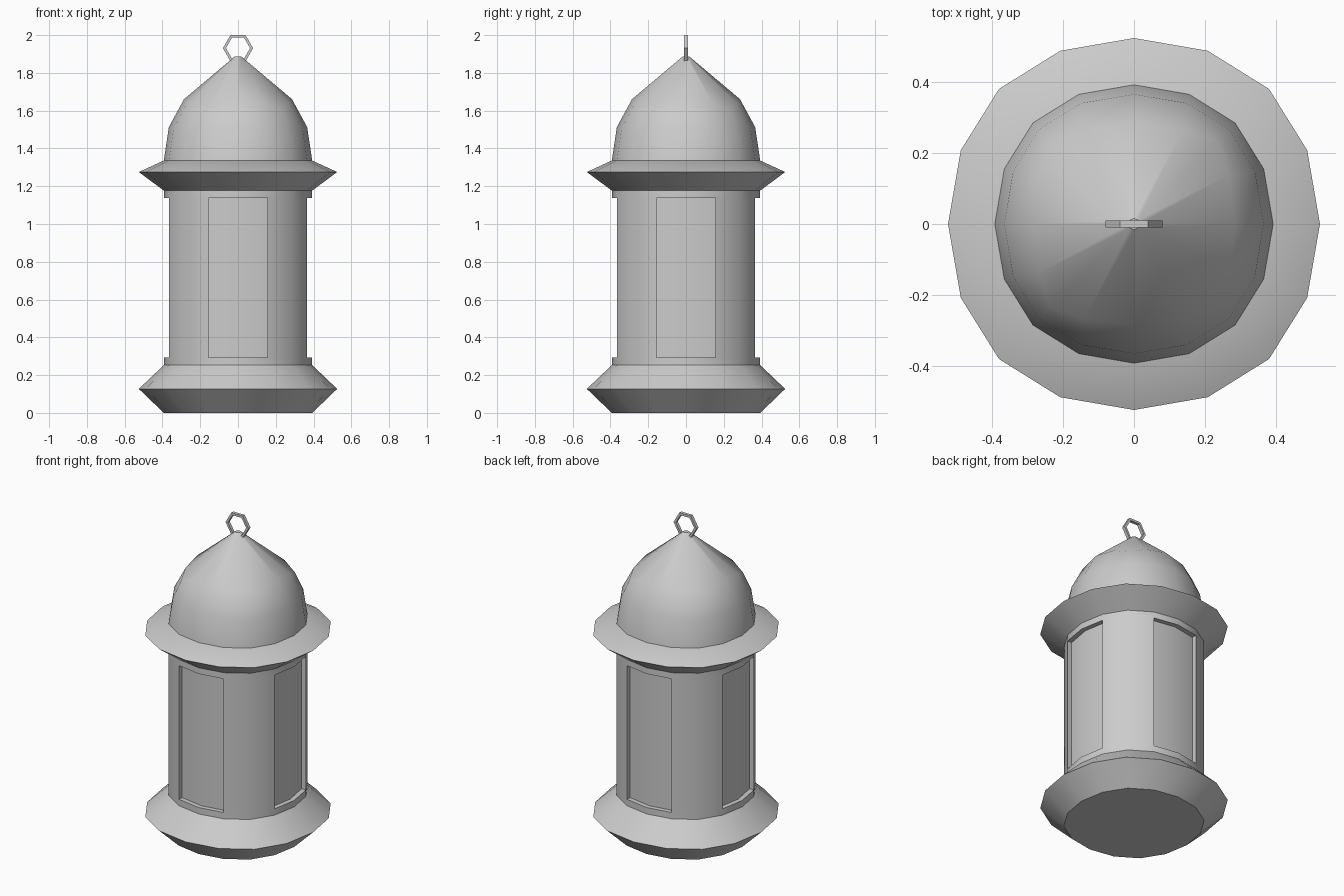
import bpy, bmesh, math
from mathutils import Vector

if "Cube" in bpy.data.objects:
    bpy.data.objects.remove(bpy.data.objects["Cube"])

R = 0.393  # radius of the lantern body


def finish(bm, name, smooth=True):
    bmesh.ops.recalc_face_normals(bm, faces=bm.faces[:])
    me = bpy.data.meshes.new(name)
    bm.to_mesh(me)
    bm.free()
    ob = bpy.data.objects.new(name, me)
    bpy.context.collection.objects.link(ob)
    bpy.ops.object.select_all(action='DESELECT')
    bpy.context.view_layer.objects.active = ob
    ob.select_set(True)
    if smooth:
        bpy.ops.object.shade_smooth_by_angle(angle=math.radians(35))
    return ob


# Dome: rounded cube, upper half kept, top pulled up into a point
bpy.ops.mesh.primitive_cube_add(size=2)
dome = bpy.context.object
dome.modifiers.new("round", 'SUBSURF').levels = 2
bpy.ops.object.modifier_apply(modifier="round")
bm = bmesh.new()
bm.from_mesh(dome.data)
bpy.data.objects.remove(dome)
k = R / max(v.co.x for v in bm.verts)
bmesh.ops.scale(bm, vec=(k, k, k), verts=bm.verts[:])
bmesh.ops.delete(bm, geom=[v for v in bm.verts if v.co.z < -0.01], context='VERTS')

# Sixteen-sided cross-section, taken from the dome's base
section = sorted((v.co.copy() for v in bm.verts if abs(v.co.z) < 0.005),
                 key=lambda c: math.atan2(c.y, c.x))
for v in bm.verts:
    inner = max(abs(v.co.x), abs(v.co.y)) < R * 0.48 and v.co.z > R * 0.6
    if inner:
        flat = Vector((v.co.x, v.co.y, 0))
        if flat.length > 0.01:
            flat = flat.normalized() * 0.016
        v.co = (flat.x, flat.y, 1.888)
    else:
        v.co.z = 1.336 + v.co.z * 1.14
finish(bm, "dome_roof")

# Body: base, wall and eave swept along one profile
profile = [(R, 0), (0.525, 0.127), (R, 0.253), (R, 0.293),
           (R, 1.138), (R, 1.177), (0.525, 1.275), (R, 1.336)]
bm = bmesh.new()
rings = [[bm.verts.new((c.x * r / R, c.y * r / R, z)) for c in section] for r, z in profile]
n = len(section)
walls = []
for j in range(len(rings) - 1):
    a, b = rings[j], rings[j + 1]
    for i in range(n):
        m = (i + 1) % n
        f = bm.faces.new((a[i], a[m], b[m], b[i]))
        if j == 3:
            walls.append(f)
bm.faces.new(rings[0][::-1])
bm.faces.new(rings[-1])

# Four window panels pushed straight in
for d in ((1, 0, 0), (-1, 0, 0), (0, 1, 0), (0, -1, 0)):
    d = Vector(d)
    pair = [f for f in walls if f.is_valid
            and f.calc_center_median().xy.normalized().dot(d.xy) > 0.95]
    ext = bmesh.ops.extrude_face_region(bm, geom=pair)["geom"]
    old = [f for f in pair if f.is_valid]
    if old:
        bmesh.ops.delete(bm, geom=old, context='FACES')
    bmesh.ops.translate(bm, vec=d * -0.03,
                        verts=[g for g in ext if isinstance(g, bmesh.types.BMVert)])
finish(bm, "lantern_body")

# Hexagonal hanging ring
bm = bmesh.new()
loops = []
for i in range(6):
    a = i * math.pi / 3
    loops.append([bm.verts.new((r * math.cos(a), y, 1.931 + r * math.sin(a)))
                  for r, y in ((0.08, -0.01), (0.08, 0.01), (0.064, 0.01), (0.064, -0.01))])
for i in range(6):
    p, q = loops[i], loops[(i + 1) % 6]
    for s in range(4):
        t = (s + 1) % 4
        bm.faces.new((p[s], p[t], q[t], q[s]))
finish(bm, "hanging_ring", smooth=False)
